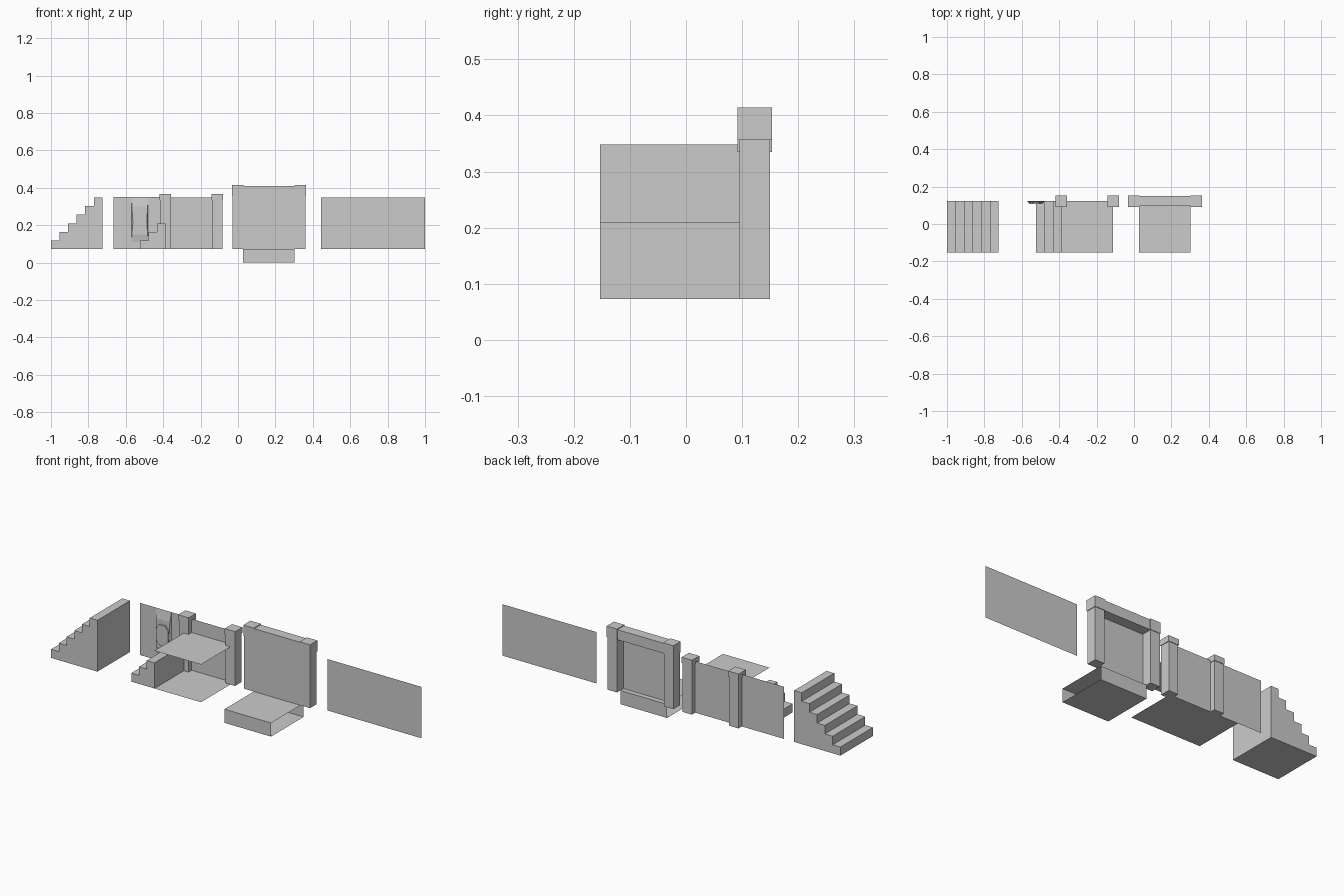
import bpy, bmesh
from mathutils import Vector

if "Cube" in bpy.data.objects:
    bpy.data.objects.remove(bpy.data.objects["Cube"], do_unlink=True)

stone = bpy.data.materials.new("plain_grey")
stone.use_nodes = True
GREY = (0.6, 0.6, 0.6, 1)
stone.diffuse_color = GREY
stone.node_tree.nodes["Principled BSDF"].inputs["Base Color"].default_value = GREY

FLOOR, TOP = 0.073, 0.348      # module base and height
FRONT, BACK = -0.153, 0.122    # module depth
STEP = 0.0458


def finish(name, bm, fix=True):
    if fix:
        bmesh.ops.recalc_face_normals(bm, faces=bm.faces)
    mesh = bpy.data.meshes.new(name)
    bm.to_mesh(mesh)
    bm.free()
    mesh.materials.append(stone)
    obj = bpy.data.objects.new(name, mesh)
    bpy.context.scene.collection.objects.link(obj)
    return obj


def box(name, x, y, z, open_ends=False):
    bm = bmesh.new()
    bmesh.ops.create_cube(bm, size=1)
    for v in bm.verts:
        v.co = [r[0] if c < 0 else r[1] for c, r in zip(v.co, (x, y, z))]
    if open_ends:
        bm.normal_update()
        ends = [f for f in bm.faces if abs(f.normal.x) > 0.9]
        bmesh.ops.delete(bm, geom=ends, context="FACES_ONLY")
    return finish(name, bm)


def sheet(name, corners):
    bm = bmesh.new()
    bm.faces.new([bm.verts.new(c) for c in corners])
    return finish(name, bm, fix=False)


def wall(name, x0, x1, y, z0, z1):
    return sheet(name, [(x0, y, z0), (x1, y, z0), (x1, y, z1), (x0, y, z1)])


def slab(name, x0, x1, z):
    return sheet(name, [(x0, FRONT, z), (x1, FRONT, z), (x1, BACK, z), (x0, BACK, z)])


def prism(name, outline, y0, y1):
    """Extrude an x-z outline along y."""
    bm = bmesh.new()
    face = bm.faces.new([bm.verts.new((x, y0, z)) for x, z in outline])
    geom = bmesh.ops.extrude_face_region(bm, geom=[face])["geom"]
    moved = [g for g in geom if isinstance(g, bmesh.types.BMVert)]
    bmesh.ops.translate(bm, verts=moved, vec=Vector((0, y1 - y0, 0)))
    return finish(name, bm)


def stairs(name, x0, count):
    outline = [(x0, FLOOR)]
    for i in range(count):
        z = FLOOR + (i + 1) * STEP
        outline += [(x0 + i * STEP, z), (x0 + (i + 1) * STEP, z)]
    outline.append((x0 + count * STEP, FLOOR))
    return prism(name, outline, FRONT, BACK)


def post(name, x, z_cap, z_top):
    half = 0.028
    box(name, (x - half, x + half), (0.095, 0.15), (FLOOR, z_cap))
    grow = half + 0.003
    box(name + "_cap", (x - grow, x + grow), (0.092, 0.153), (z_cap, z_top))


# Stairs
stairs("tall_stairs", -1.0, 6)
stairs("short_stairs", -0.525, 3)

# Wall run with posts, floor and raised slab
wall("left_wall", -0.665, -0.388, BACK, FLOOR, TOP + 0.004)
wall("middle_wall", -0.388, -0.112, BACK, FLOOR, TOP)
slab("floor_slab", -0.388, -0.112, FLOOR)
slab("raised_slab", -0.388, -0.112, 0.275)
post("left_post", -0.388, 0.335, 0.366)
post("right_post", -0.112, 0.335, 0.366)

# Wall ornament: shallow tapered backing and a long octagonal boss
CX = -0.525
bm = bmesh.new()
rows = [(0.352, BACK, 0.045), (0.30, 0.114, 0.042), (0.22, 0.114, 0.037),
        (0.15, 0.114, 0.042), (0.11, BACK, 0.045)]
loops = []
for z, y, w in rows:
    loops.append([bm.verts.new(p) for p in
                  ((CX - 0.045, BACK, z), (CX - w, y, z), (CX + w, y, z), (CX + 0.045, BACK, z))])
for a, b in zip(loops, loops[1:]):
    for i in range(3):
        bm.faces.new((a[i], b[i], b[i + 1], a[i + 1]))
bmesh.ops.remove_doubles(bm, verts=bm.verts, dist=0.0005)
finish("ornament_backing", bm)

corner = [(1, 0.55), (0.5, 1)]
octagon = corner + [(-x, z) for x, z in corner[::-1]]
octagon += [(-x, -z) for x, z in octagon]
prism("ornament_boss", [(CX + 0.036 * x, 0.22 + 0.055 * z) for x, z in octagon], 0.107, 0.118)

# Gateway with recessed back, lintel and capped columns
wall("gate_panel", -0.028, 0.358, 0.095, FLOOR, 0.356)
box("gate_lintel", (0, 0.33), (0.095, 0.15), (0.356, 0.41))
for side, x in (("left", 0.332), ("right", -0.002)):
    post("gate_column_" + side, x, 0.356, 0.414)

# Low platform, open at both ends
box("platform", (0.027, 0.303), (FRONT, BACK), (0, FLOOR), open_ends=True)

# Plain wall
wall("plain_wall", 0.445, 1.0, BACK, FLOOR, TOP)
